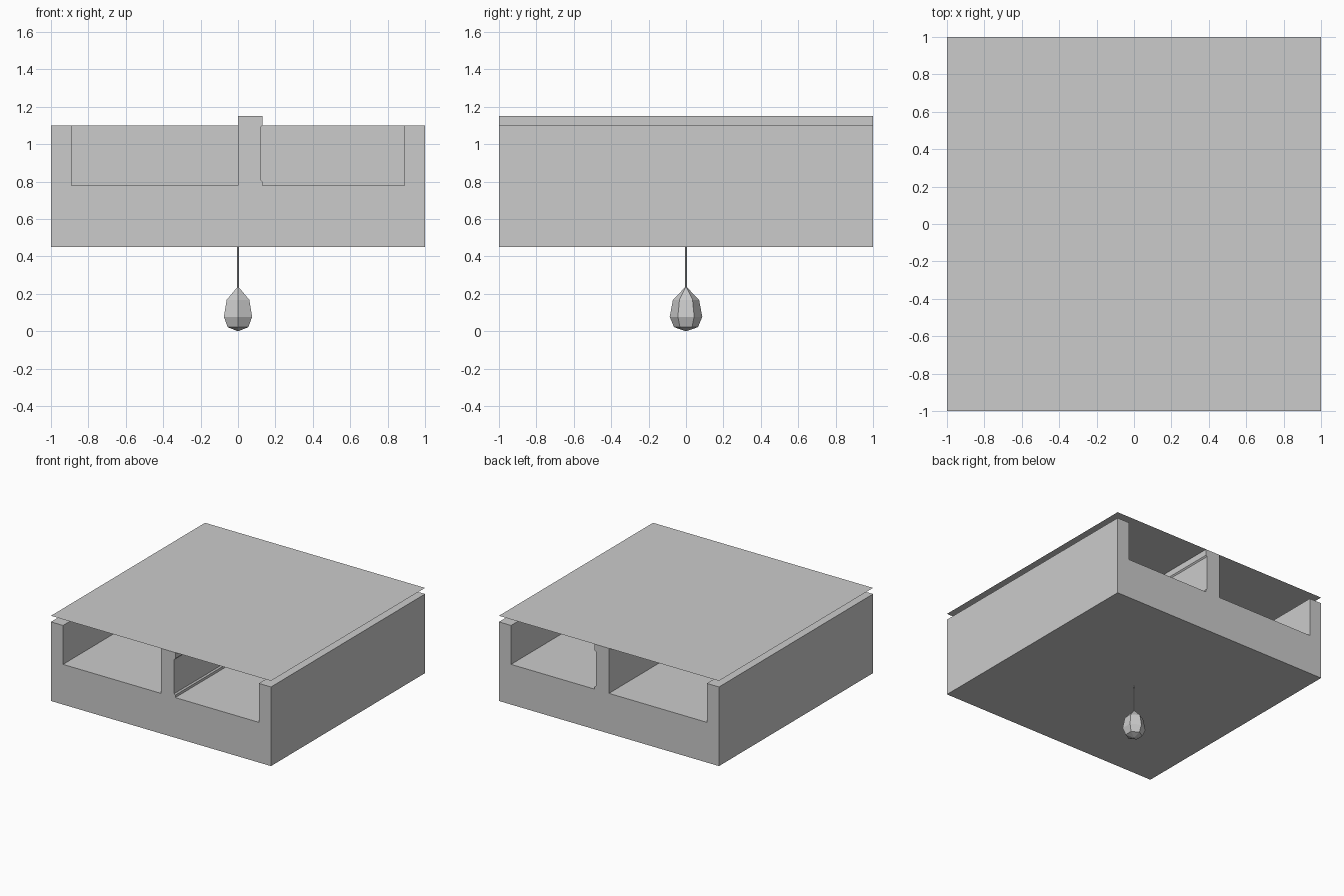
import bpy, bmesh, math

if "Cube" in bpy.data.objects:
    bpy.data.objects.remove(bpy.data.objects["Cube"])


def finish(name, bm):
    bmesh.ops.recalc_face_normals(bm, faces=bm.faces)
    mesh = bpy.data.meshes.new(name)
    bm.to_mesh(mesh)
    bm.free()
    ob = bpy.data.objects.new(name, mesh)
    bpy.context.collection.objects.link(ob)
    return ob


def extrude_y(name, profile, y0, y1):
    """Extrude a closed xz outline along y."""
    bm = bmesh.new()
    face = bm.faces.new([bm.verts.new((x, y0, z)) for x, z in profile])
    geom = bmesh.ops.extrude_face_region(bm, geom=[face])["geom"]
    verts = [v for v in geom if isinstance(v, bmesh.types.BMVert)]
    bmesh.ops.translate(bm, verts=verts, vec=(0, y1 - y0, 0))
    return finish(name, bm)


def lathe(name, rings, sides, start):
    """Faceted solid from (radius, z) rings; radius 0 makes a point."""
    bm = bmesh.new()
    loops = []
    for r, z in rings:
        n = sides if r else 1
        loops.append([bm.verts.new((r * math.cos(start + i * math.tau / sides),
                                    r * math.sin(start + i * math.tau / sides), z))
                      for i in range(n)])
    for a, b in zip(loops, loops[1:]):
        for i in range(sides):
            j = (i + 1) % sides
            quad = [a[i % len(a)], a[j % len(a)], b[j % len(b)], b[i % len(b)]]
            bm.faces.new(list(dict.fromkeys(quad)))
    return finish(name, bm)


# Open trough: thick floor with two side walls
extrude_y("trough", [(-1, 0.45), (1, 0.45), (1, 1.1), (0.89, 1.1),
                     (0.89, 0.78), (-0.89, 0.78), (-0.89, 1.1), (-1, 1.1)], -1, 1)

# Lengthwise divider carrying the lid, slightly recessed on one side
extrude_y("divider", [(0, 0.78), (0.13, 0.78), (0.13, 0.8), (0.12, 0.81),
                      (0.12, 1.09), (0.13, 1.1), (0.13, 1.15), (0, 1.15)], -1, 1)

# Cross walls closing the bays halfway along
for side, x0, x1 in (("left", -0.89, 0), ("right", 0.12, 0.89)):
    extrude_y("cross_wall_" + side,
              [(x0, 0.78), (x1, 0.78), (x1, 1.1), (x0, 1.1)], -0.06, 0.06)

# Paper-thin lid
bm = bmesh.new()
bmesh.ops.create_grid(bm, x_segments=1, y_segments=1, size=1)
bmesh.ops.translate(bm, verts=bm.verts, vec=(0, 0, 1.15))
finish("lid", bm)

# Hanging cord and six-sided bulb
lathe("cord", [(0, 0.23), (0.005, 0.23), (0.005, 0.45), (0, 0.45)], 6, math.pi / 2)
lathe("bulb", [(0, 0.0), (0.064, 0.022), (0.087, 0.077), (0.07, 0.168), (0, 0.24)],
      6, math.pi / 2)
